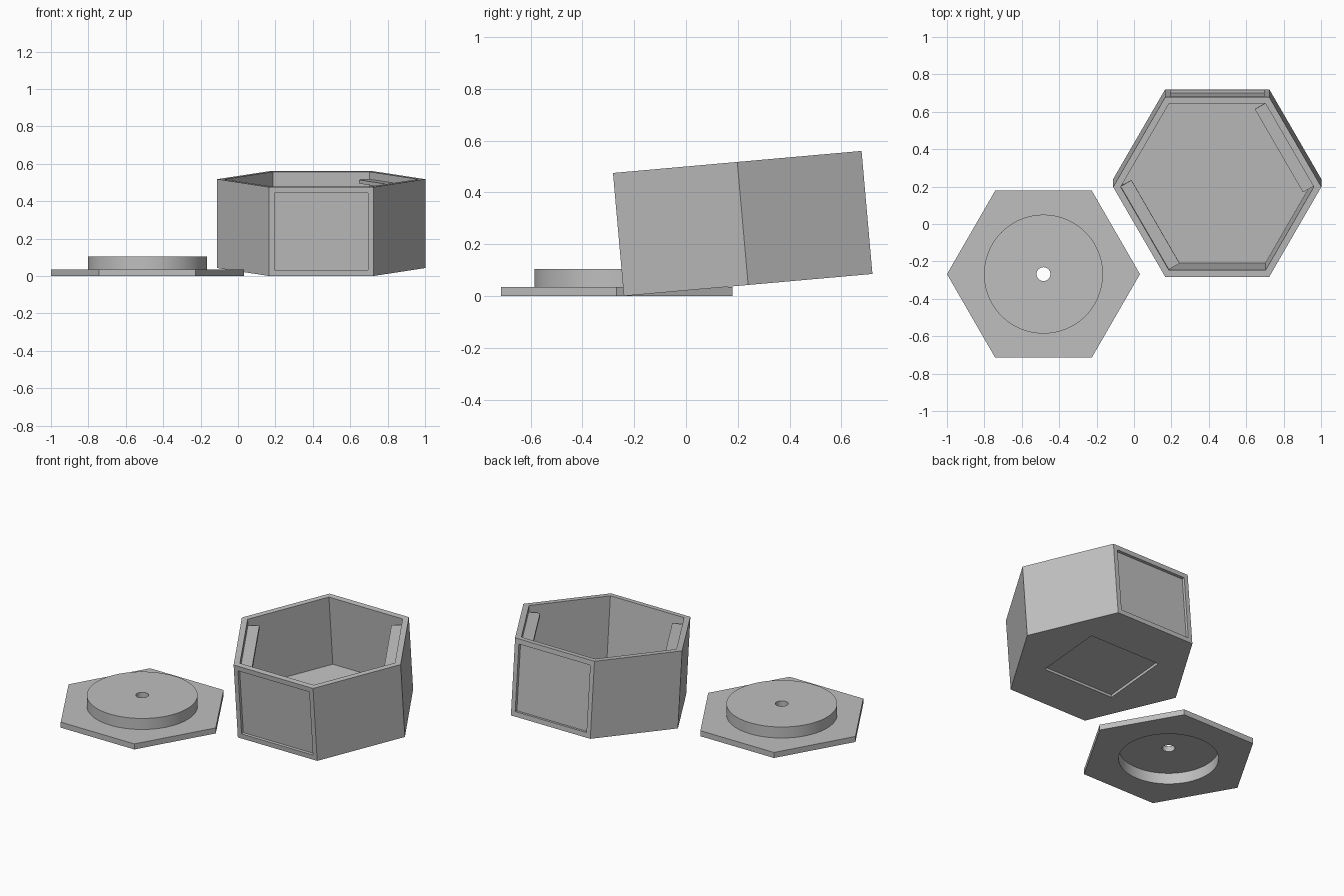
import bpy, bmesh, math
from mathutils import Matrix, Vector

if "Cube" in bpy.data.objects:
    bpy.data.objects.remove(bpy.data.objects["Cube"])

grey = bpy.data.materials.new("plain grey")
grey.diffuse_color = (0.52, 0.52, 0.52, 1)
grey.use_nodes = True
grey.node_tree.nodes["Principled BSDF"].inputs["Base Color"].default_value = grey.diffuse_color

WALL = 0.035
BOX_APOTHEM, BOX_H = 0.482, 0.477
COS30 = math.cos(math.radians(30))


def make_object(name, bm):
    bmesh.ops.recalc_face_normals(bm, faces=bm.faces)
    mesh = bpy.data.meshes.new(name)
    bm.to_mesh(mesh)
    bm.free()
    mesh.materials.append(grey)
    ob = bpy.data.objects.new(name, mesh)
    bpy.context.collection.objects.link(ob)
    return ob


def prism(name, sides, radius, z0, z1):
    bm = bmesh.new()
    bmesh.ops.create_cone(bm, cap_ends=True, segments=sides, radius1=radius,
                          radius2=radius, depth=z1 - z0,
                          matrix=Matrix.Translation((0, 0, (z0 + z1) / 2)) @
                          Matrix.Rotation(math.radians(90), 4, 'Z'))
    if sides == 6:  # point the corners along x
        a = min(math.atan2(v.co.y, v.co.x) % math.radians(60) for v in bm.verts)
        bmesh.ops.rotate(bm, verts=bm.verts, matrix=Matrix.Rotation(-a, 3, 'Z'))
    return make_object(name, bm)


def block(name, size, centre, turn=0.0):
    bm = bmesh.new()
    bmesh.ops.create_cube(bm, size=1)
    bmesh.ops.scale(bm, vec=size, verts=bm.verts)
    bmesh.ops.translate(bm, vec=centre, verts=bm.verts)
    bmesh.ops.rotate(bm, verts=bm.verts, matrix=Matrix.Rotation(turn, 3, 'Z'))
    return make_object(name, bm)


def cut(target, cutter):
    mod = target.modifiers.new(cutter.name, 'BOOLEAN')
    mod.operation = 'DIFFERENCE'
    mod.solver = 'EXACT'
    mod.object = cutter
    bpy.context.view_layer.objects.active = target
    bpy.ops.object.modifier_apply(modifier=mod.name)
    bpy.data.objects.remove(cutter)


# Lid: hexagonal plate with a raised hollow plug and a centre hole
lid = prism("lid_plate", 6, 0.516, 0, 0.035)
plug = prism("lid_plug", 96, 0.318, 0.02, 0.105)
mod = lid.modifiers.new("join plug", 'BOOLEAN')
mod.operation, mod.solver, mod.object = 'UNION', 'EXACT', plug
bpy.context.view_layer.objects.active = lid
bpy.ops.object.modifier_apply(modifier=mod.name)
bpy.data.objects.remove(plug)
cut(lid, prism("plug_hollow", 96, 0.287, -0.1, 0.07))
cut(lid, prism("centre_hole", 48, 0.037, -0.1, 0.2))
lid.location = (-0.484, -0.268, 0)
for o in bpy.context.selected_objects:
    o.select_set(False)
lid.select_set(True)
bpy.context.view_layer.objects.active = lid
bpy.ops.object.shade_smooth_by_angle(angle=math.radians(30))

# Box: open hexagonal tub
box = prism("box_body", 6, BOX_APOTHEM / COS30, 0, BOX_H)
cut(box, prism("box_hollow", 6, (BOX_APOTHEM - WALL) / COS30, WALL, 1))

# Shallow recessed panels on the front, back and underside
for side in (-1, 1):
    cut(box, block("panel_cut", (0.5, WALL, 0.415),
                   (0, side * BOX_APOTHEM, BOX_H / 2)))
cut(box, block("base_cut", (0.5, 0.42, WALL), (0, 0, 0)))

# Thin inner ledges on two opposite walls
inner = BOX_APOTHEM - WALL
parts = [box]
for name, turn in (("back_right_ledge", 30), ("front_left_ledge", 210)):
    parts.append(block(name, (0.066, inner / COS30 - 0.001, 0.02),
                       (inner - 0.033, 0, 0.427), math.radians(turn)))

# Lean the box, resting on its front lower edge
lean = (Matrix.Translation((0.445, -0.24, 0)) @
        Matrix.Rotation(math.radians(5.06), 4, 'X') @
        Matrix.Translation((0, BOX_APOTHEM, 0)))
for part in parts:
    part.matrix_world = lean
